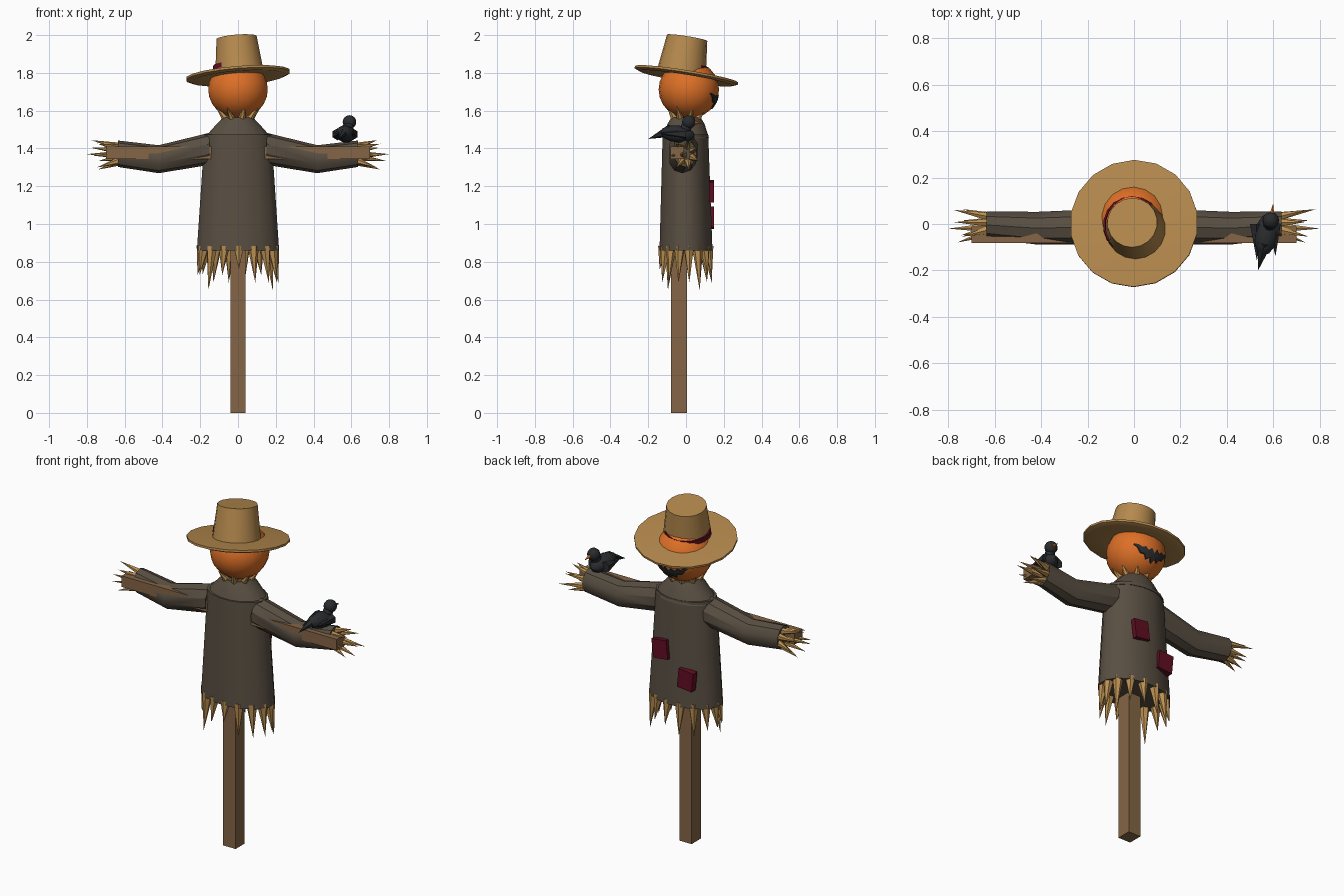
import bpy, bmesh, math, random
from mathutils import Vector, Matrix

random.seed(4)
cube = bpy.data.objects.get("Cube")
if cube:
    bpy.data.objects.remove(cube)


def material(name, r, g, b):
    m = bpy.data.materials.new(name)
    m.use_nodes = True
    m.diffuse_color = (r, g, b, 1)
    bsdf = next(n for n in m.node_tree.nodes if n.type == 'BSDF_PRINCIPLED')
    bsdf.inputs["Base Color"].default_value = (r, g, b, 1)
    bsdf.inputs["Roughness"].default_value = 0.9
    return m


WOOD = material("brown wood", .23, .13, .06)
CLOTH = material("drab cloth", .1, .078, .055)
STRAW = material("straw", .5, .28, .085)
HAT = material("hat straw", .46, .25, .075)
ORANGE = material("pumpkin orange", .72, .16, .02)
RED = material("dark red", .12, .004, .016)
BLACK = material("black", .022, .024, .027)


def finish(name, bm, mat, smooth=True, matrix=None):
    bmesh.ops.recalc_face_normals(bm, faces=bm.faces)
    mesh = bpy.data.meshes.new(name)
    bm.to_mesh(mesh)
    bm.free()
    mesh.materials.append(mat)
    ob = bpy.data.objects.new(name, mesh)
    bpy.context.collection.objects.link(ob)
    if matrix:
        ob.matrix_world = matrix
    if smooth:
        bpy.ops.object.select_all(action='DESELECT')
        ob.select_set(True)
        bpy.context.view_layer.objects.active = ob
        bpy.ops.object.shade_smooth_by_angle(angle=math.radians(35))
    return ob


def loft(name, rings, sides, mat, axis='z', matrix=None, caps=True, closed=False):
    """Rings are (centre, radius one, radius two), perpendicular to the axis."""
    bm = bmesh.new()
    loops = []
    for c, ra, rb in rings:
        loop = []
        for i in range(sides):
            t = math.tau * (i + .5) / sides
            u, v = ra * math.cos(t), rb * math.sin(t)
            offset = (u, v, 0) if axis == 'z' else (0, u, v)
            loop.append(bm.verts.new(Vector(c) + Vector(offset)))
        loops.append(loop)
    pairs = list(zip(loops, loops[1:])) + ([(loops[-1], loops[0])] if closed else [])
    for a, b in pairs:
        for i in range(sides):
            j = (i + 1) % sides
            bm.faces.new((a[i], a[j], b[j], b[i]))
    if caps and not closed:
        bm.faces.new(loops[0])
        bm.faces.new(loops[-1])
    return finish(name, bm, mat, matrix=matrix)


def box(name, lo, hi, mat, turn=0):
    lo, hi = Vector(lo), Vector(hi)
    bm = bmesh.new()
    bmesh.ops.create_cube(bm, size=1)
    bmesh.ops.scale(bm, vec=hi - lo, verts=bm.verts)
    m = Matrix.Translation((lo + hi) / 2) @ Matrix.Rotation(turn, 4, 'Y')
    return finish(name, bm, mat, False, m)


def spikes(name, items, mat, sides=6):
    """Each item is (base, tip, radius)."""
    bm = bmesh.new()
    for base, tip, r in items:
        base, tip = Vector(base), Vector(tip)
        d = tip - base
        m = Matrix.Translation((base + tip) / 2) @ d.to_track_quat('Z', 'Y').to_matrix().to_4x4()
        bmesh.ops.create_cone(bm, cap_ends=True, segments=sides, radius1=r, radius2=0,
                              depth=d.length, matrix=m)
    return finish(name, bm, mat, False)


def ball(name, centre, radii, mat, segments=16, rings=10, pitch=0, yaw=0):
    bm = bmesh.new()
    bmesh.ops.create_uvsphere(bm, u_segments=segments, v_segments=rings, radius=1)
    bmesh.ops.scale(bm, vec=radii, verts=bm.verts)
    m = (Matrix.Translation(centre) @ Matrix.Rotation(yaw, 4, 'Z')
         @ Matrix.Rotation(pitch, 4, 'X'))
    return finish(name, bm, mat, matrix=m)


# Wooden frame
box("post", (-.04, -.08, 0), (.04, .005, 1.54), WOOD)
box("crossbar", (-.7, -.082, 1.345), (.7, -.01, 1.41), WOOD)

# Coat
loft("coat_body", [((0, 0, .86), .222, .143), ((0, -.003, 1.475), .18, .123)], 16, CLOTH)
loft("coat_shoulders", [((0, 0, 1.455), .182, .124), ((0, 0, 1.53), .115, .1),
                        ((0, 0, 1.565), .08, .078)], 16, CLOTH)

# Sleeves and straw hands
for s, side in ((1, "left"), (-1, "right")):
    loft(side + "_sleeve", [((s * .15, -.012, 1.398), .08, .085),
                            ((s * .42, -.018, 1.343), .074, .074),
                            ((s * .635, -.004, 1.372), .062, .07)], 10, CLOTH, axis='x')
    hand = []
    for i in range(7):
        t = math.tau * i / 7 + .5
        u, v = math.cos(t), math.sin(t)
        reach = .73 + .06 * random.random()
        hand.append(((s * .62, u * .035, 1.37 + v * .04),
                     (s * reach, -.005 + u * .075, 1.365 + v * .08), .021))
    hand.append(((s * .62, -.015, 1.365), (s * .8, -.02, 1.37), .024))
    spikes(side + "_hand_straw", hand, STRAW)

# Straw at the hem and the neck
hem = []
for i in range(15):
    t = math.tau * (i + .3) / 15
    c, d = math.cos(t), math.sin(t)
    hem.append(((c * .19, d * .118, .88),
                (c * .215, d * .14, random.choice((.65, .69, .73, .76))), .03))
spikes("hem_straw", hem, STRAW)
neck = []
for i in range(8):
    t = math.tau * (i + .4) / 8
    c, d = math.cos(t), math.sin(t)
    neck.append(((c * .055, d * .055, 1.54),
                 (c * .13, d * .115, 1.605 + .05 * random.random()), .024))
spikes("neck_straw", neck, STRAW)

# Coat patches
box("upper_patch", (.02, .122, 1.118), (.115, .149, 1.228), RED, .12)
box("lower_patch", (-.145, .11, .978), (-.05, .149, 1.088), RED, -.1)

# Pumpkin head with a jagged grin
HEAD, R = Vector((0, .015, 1.712)), .16
ball("head", HEAD, (R, R, R * .96), ORANGE, 18, 12)
bm = bmesh.new()
columns = []
for i in range(13):
    k = i / 6 - 1
    x = k * .108
    middle = 1.645 + .045 * k * k
    half = .003 + .022 * (1 - k * k)
    tooth = .012 * (1 - abs(k)) * (1 if i % 2 else -1)
    column = []
    for z in (middle - half + tooth, middle, middle + half + tooth):
        y = HEAD.y + math.sqrt(R * R - x * x - (z - HEAD.z) ** 2) + .003
        column.append(bm.verts.new((x, y, z)))
    columns.append(column)
for a, b in zip(columns, columns[1:]):
    for j in range(2):
        bm.faces.new((a[j], b[j], b[j + 1], a[j + 1]))
solid = bmesh.ops.extrude_face_region(bm, geom=bm.faces[:])
bmesh.ops.translate(bm, vec=(0, -.008, 0),
                    verts=[v for v in solid["geom"] if isinstance(v, bmesh.types.BMVert)])
finish("mouth", bm, BLACK, False)

# Tilted hat
tilt = Vector((-.08, .16, 1)).to_track_quat('Z', 'Y').to_matrix().to_4x4()
tilt = Vector((0, 0, 1)).rotation_difference(Vector((-.08, .16, 1))).to_matrix().to_4x4()
brim_place = Matrix.Translation((0, .002, 1.787)) @ tilt
loft("hat_brim", [((0, 0, -.004), .15, .15), ((0, 0, -.016), .25, .25),
                  ((0, 0, -.006), .277, .277), ((0, 0, .006), .277, .277),
                  ((0, 0, .014), .15, .15)], 18, HAT, matrix=brim_place)
loft("hat_crown", [((0, 0, 0), .131, .131), ((0, 0, .197), .108, .108)], 18, HAT,
     matrix=Matrix.Translation((.008, -.025, 1.792)) @ tilt)
loft("hat_band", [((0, 0, -.013), .127, .127), ((0, 0, .013), .124, .124),
                  ((0, 0, .013), .116, .116), ((0, 0, -.013), .116, .116)], 18, RED,
     matrix=Matrix.Translation((-.008, -.004, 1.834)) @ tilt, closed=True)

# Perched bird
ball("bird_body", (.57, -.045, 1.477), (.05, .092, .045), BLACK, 12, 8, -.12, -.15)
ball("bird_head", (.59, .015, 1.54), (.036, .036, .036), BLACK, 12, 8)
ball("bird_neck", (.585, .0, 1.51), (.028, .03, .03), BLACK, 10, 6)
spikes("bird_tail", [((.565, -.08, 1.495), (.535, -.2, 1.45), .034)], BLACK)
spikes("bird_wings", [((.528, .0, 1.475), (.53, -.16, 1.475), .032),
                      ((.605, .0, 1.475), (.61, -.14, 1.48), .032)], BLACK)
spikes("bird_beak", [((.595, .045, 1.538), (.6, .088, 1.53), .011)], ORANGE)
